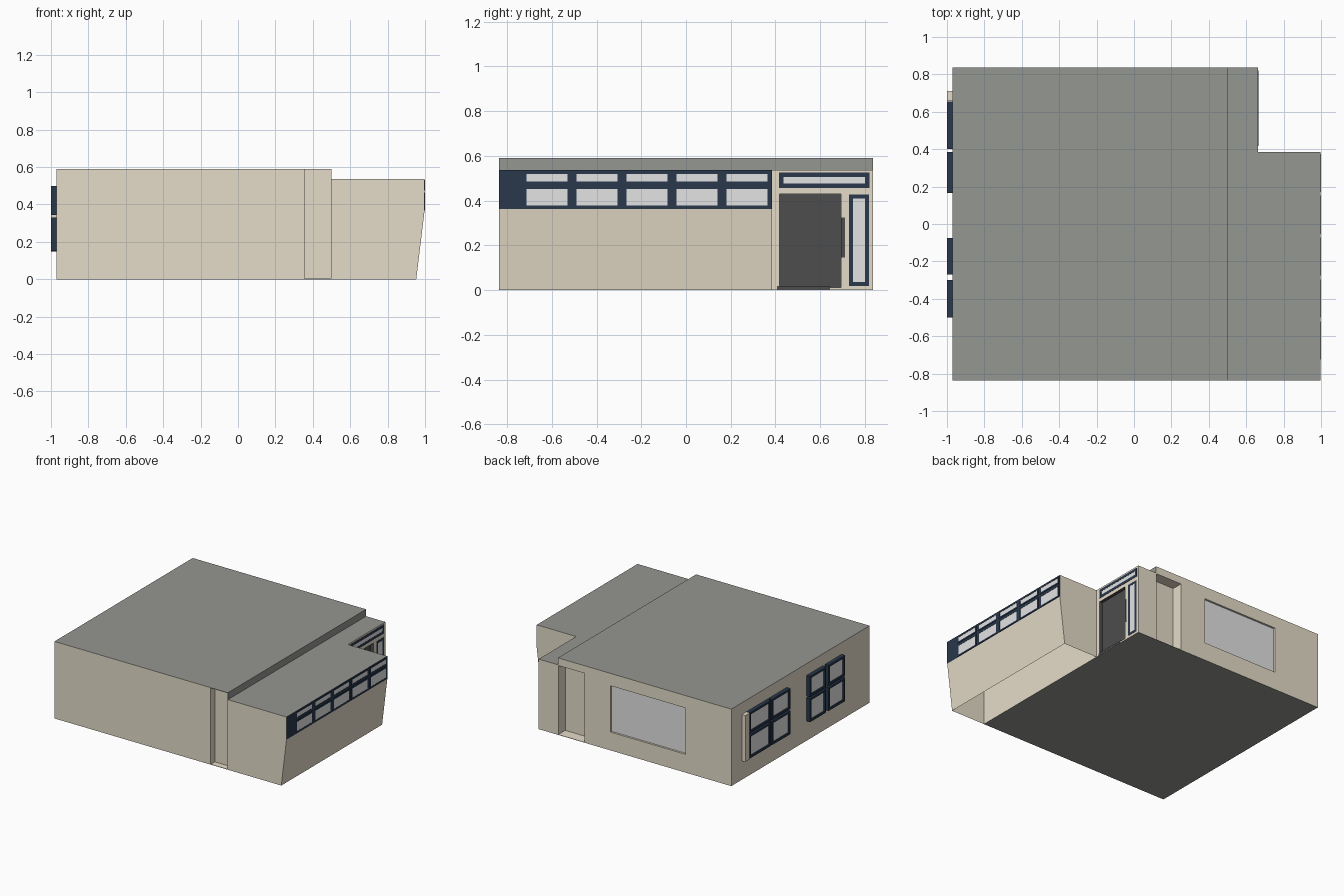
import bpy, bmesh
from mathutils import Vector

if "Cube" in bpy.data.objects:
    bpy.data.objects.remove(bpy.data.objects["Cube"])


def material(name, r, g, b):
    lin = lambda c: ((c / 255 + 0.055) / 1.055) ** 2.4 if c > 10 else c / 255 / 12.92
    m = bpy.data.materials.new(name)
    m.diffuse_color = (lin(r), lin(g), lin(b), 1)
    m.use_nodes = True
    m.node_tree.nodes["Principled BSDF"].inputs["Base Color"].default_value = m.diffuse_color
    return m


BEIGE = material("beige_wall", 229, 220, 201)
ROOF = material("grey_roof", 149, 151, 146)
DARK = material("dark_grey", 77, 77, 77)
NAVY = material("navy_frame", 41, 56, 76)
GLASS = material("pale_glass", 228, 227, 228)


def finish(name, bm, mats):
    bmesh.ops.recalc_face_normals(bm, faces=bm.faces)
    me = bpy.data.meshes.new(name)
    bm.to_mesh(me)
    bm.free()
    ob = bpy.data.objects.new(name, me)
    bpy.context.collection.objects.link(ob)
    for m in mats:
        me.materials.append(m)
    return ob


def add_box(bm, x0, x1, y0, y1, z0, z1):
    vs = bmesh.ops.create_cube(bm, size=1)["verts"]
    for v in vs:
        v.co = Vector(((x0 + x1) / 2 + v.co.x * (x1 - x0),
                       (y0 + y1) / 2 + v.co.y * (y1 - y0),
                       (z0 + z1) / 2 + v.co.z * (z1 - z0)))


def box(name, mat, *dims):
    bm = bmesh.new()
    add_box(bm, *dims)
    return finish(name, bm, [mat])


def prism(points, y0, y1):
    """Side profile in x, z swept along y."""
    bm = bmesh.new()
    f = bm.faces.new([bm.verts.new((x, y0, z)) for x, z in points])
    ext = bmesh.ops.extrude_face_region(bm, geom=[f])["geom"]
    for v in ext:
        if isinstance(v, bmesh.types.BMVert):
            v.co.y = y1
    bmesh.ops.recalc_face_normals(bm, faces=bm.faces)
    return bm


def window(name, x0, x1, y0, y1, z0, z1, w, px0, px1):
    """Four frame bars facing x, with a thin pane between px0 and px1."""
    bm = bmesh.new()
    add_box(bm, x0, x1, y0, y1, z0, z0 + w)
    add_box(bm, x0, x1, y0, y1, z1 - w, z1)
    add_box(bm, x0, x1, y0, y0 + w, z0 + w, z1 - w)
    add_box(bm, x0, x1, y1 - w, y1, z0 + w, z1 - w)
    finish(name + "_frame", bm, [NAVY])
    box(name + "_pane", GLASS, px0, px1, y0 + w, y1 - w, z0 + w, z1 - w)


# main building with stepped roof
main = finish("main_building", prism(
    [(-.97, 0), (.663, 0), (.663, .537), (.5, .537), (.5, .59), (-.97, .59)], -.837, .837),
    [BEIGE])

# recesses: front niche, back niche, back window, entrance door
cutters = [
    box("front_niche_cutter", BEIGE, .355, .498, -.9, -.788, .003, .586),
    box("back_niche_cutter", BEIGE, .275, .496, .753, .9, .003, .532),
    box("back_window_cutter", BEIGE, -.58, .055, .822, .9, .14, .495),
    box("door_cutter", BEIGE, .63, .7, .418, .693, .012, .43),
]
for c in cutters:
    c.hide_render = True
    mod = main.modifiers.new(c.name, "BOOLEAN")
    mod.operation, mod.solver, mod.object = "DIFFERENCE", "EXACT", c
bpy.context.view_layer.update()
cut = bpy.data.meshes.new_from_object(
    main.evaluated_get(bpy.context.evaluated_depsgraph_get()))
main.modifiers.clear()
main.data = cut
for c in cutters:
    bpy.data.objects.remove(c)
cut.materials.clear()
for m in (BEIGE, ROOF, DARK, GLASS):
    cut.materials.append(m)
for p in cut.polygons:
    n, c = p.normal, p.center
    p.material_index = 0
    if n.z > .9 and c.z > .5 or (n.x > .9 and c.z > .537 and c.x > .49):
        p.material_index = 1                      # roof and its step
    elif n.z < -.9 and c.z < .001:
        p.material_index = 1                      # underside
    elif .6 < c.x < .662 and .4 < c.y < .7 and c.z < .45:
        p.material_index = 2                      # door recess
    elif n.y > .9 and .815 < c.y < .83:
        p.material_index = 3                      # back window glass

# low front room, open underneath, with leaning wall and navy window band
bm = prism([(.663, 0), (.953, 0), (.997, .363), (.997, .537), (.663, .537)], -.837, .384)
for f in list(bm.faces):
    if f.normal.z < -.9 or f.normal.x < -.9:
        bm.faces.remove(f)
    elif f.normal.z > .9:
        f.material_index = 1
    elif f.normal.x > .999:
        f.material_index = 2
me = bpy.data.meshes.new("low_room")
bm.to_mesh(me)
bm.free()
low = bpy.data.objects.new("low_room", me)
bpy.context.collection.objects.link(low)
for m in (BEIGE, ROOF, NAVY):
    me.materials.append(m)

# two rows of band windows
for i in range(5):
    y = -.622 + i * .2237
    for row, z0, z1 in (("lower", .368, .463), ("upper", .475, .531)):
        window(f"band_{row}_window_{i + 1}", .994, 1.0, y - .102, y + .102,
               z0, z1, .011, .994, .998)

# entrance: door, handle plate, threshold, transom and side light
box("door", DARK, .63, .638, .418, .693, .012, .43)
box("door_handle_plate", DARK, .656, .664, .693, .71, .145, .325)
box("threshold", DARK, .632, .664, .408, .645, .002, .018)
window("transom", .654, .665, .417, .821, .457, .525, .02, .654, .664)
window("side_light", .654, .665, .730, .818, .018, .427, .018, .654, .664)

# two projecting four-part windows on the left wall
for k, spans in enumerate((((.165, .385), (.4, .655)), ((-.27, -.075), (-.5, -.3)))):
    for j, (y0, y1) in enumerate(spans):
        for row, z0, z1 in (("lower", .15, .33), ("upper", .343, .5)):
            window(f"left_window_{k + 1}_{row}_{j + 1}", -1.0, -.965, y0, y1,
                   z0, z1, .016, -.99, -.983)

# beige post beside the left window
box("window_post", BEIGE, -1.0, -.965, .657, .71, .145, .5)
